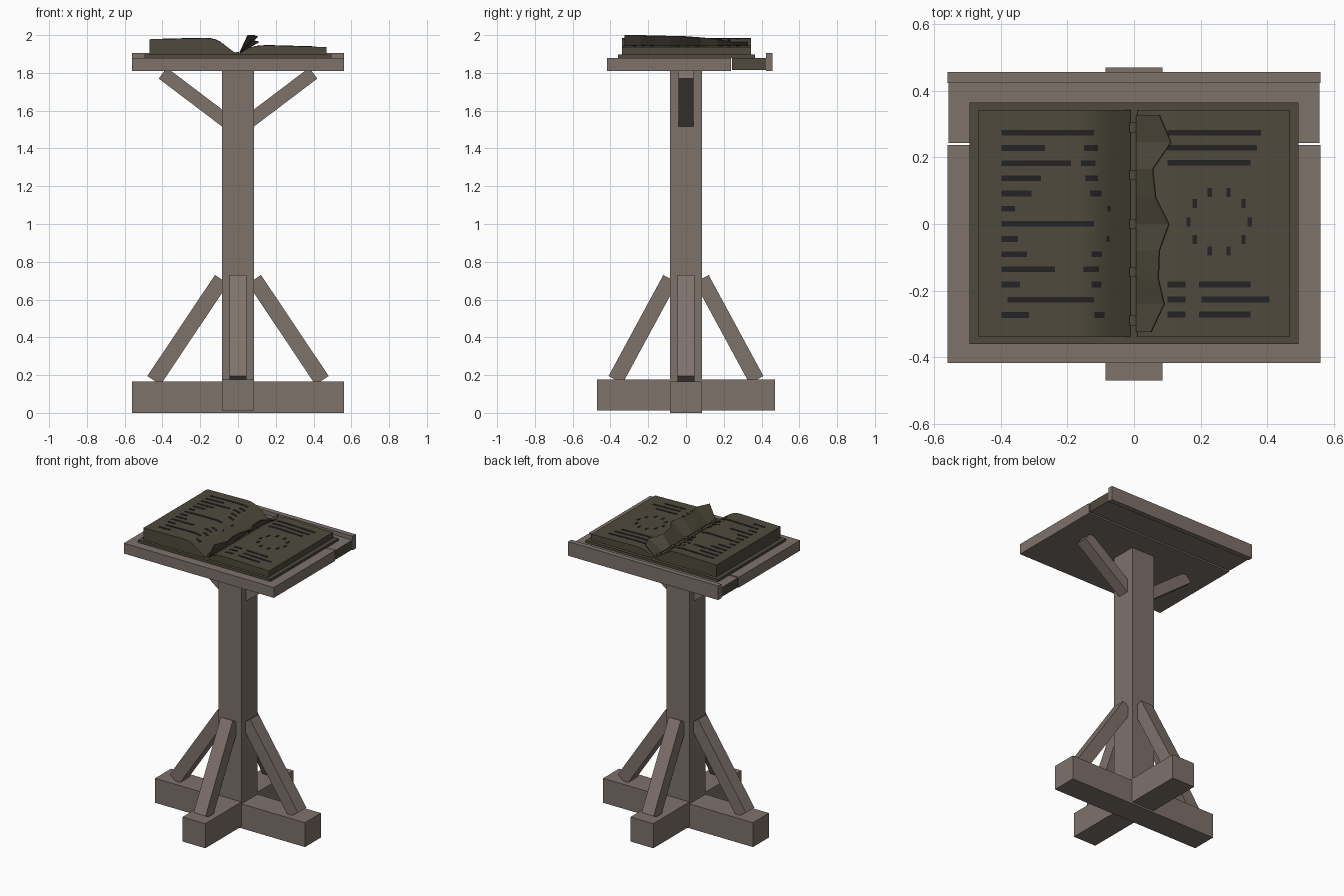
import bpy, bmesh, math
from mathutils import Vector

if "Cube" in bpy.data.objects:
    bpy.data.objects.remove(bpy.data.objects["Cube"])


def material(name, rgb):
    m = bpy.data.materials.new(name)
    m.diffuse_color = (*rgb, 1)
    m.use_nodes = True
    m.node_tree.nodes["Principled BSDF"].inputs["Base Color"].default_value = m.diffuse_color
    return m


WOOD = material("weathered wood", (0.21, 0.168, 0.148))
PAPER = material("dark olive paper", (0.077, 0.068, 0.045))
INK = material("ink", (0.017, 0.017, 0.019))


def finish(name, bm, mat, smooth=False):
    bmesh.ops.recalc_face_normals(bm, faces=bm.faces)
    me = bpy.data.meshes.new(name)
    bm.to_mesh(me)
    bm.free()
    me.materials.append(mat)
    ob = bpy.data.objects.new(name, me)
    bpy.context.collection.objects.link(ob)
    if smooth:
        for p in me.polygons:
            p.use_smooth = True
        me.set_sharp_from_angle(angle=math.radians(35))
    return ob


def add_prism(bm, pts, a, b, axis="y"):
    """Extrude a profile (u, z) from a to b along the x or y axis."""
    def place(u, z, t):
        return (u, t, z) if axis == "y" else (t, u, z)
    r0 = [bm.verts.new(place(u, z, a)) for u, z in pts]
    r1 = [bm.verts.new(place(u, z, b)) for u, z in pts]
    n = len(pts)
    bm.faces.new(r0)
    bm.faces.new(r1[::-1])
    for i in range(n):
        bm.faces.new((r0[i], r1[i], r1[(i + 1) % n], r0[(i + 1) % n]))


def prism(name, pts, a, b, mat, axis="y", smooth=False):
    bm = bmesh.new()
    add_prism(bm, pts, a, b, axis)
    return finish(name, bm, mat, smooth)


def add_box(bm, x0, x1, y0, y1, z0, z1):
    add_prism(bm, [(x0, z0), (x1, z0), (x1, z1), (x0, z1)], y0, y1)


def box(name, x0, x1, y0, y1, z0, z1, mat):
    bm = bmesh.new()
    add_box(bm, x0, x1, y0, y1, z0, z1)
    return finish(name, bm, mat)


def strut(name, p, q, thick, half, axis, side):
    """Square-ended strut whose outer edge runs from p to q."""
    p, q = Vector(p), Vector(q)
    d = (q - p).normalized()
    off = Vector((d.y, -d.x)) * thick
    if off.x > 0:
        off = -off
    pts = [(side * v.x, v.y) for v in (p, q, q + off, p + off)]
    prism(name, pts, -half, half, WOOD, axis)


# Crossed foot beams and post
box("foot_beam_side", -0.56, 0.56, -0.085, 0.085, 0, 0.165, WOOD)
box("foot_beam_front", -0.085, 0.085, -0.47, 0.47, 0.012, 0.178, WOOD)
box("post", -0.086, 0.086, -0.086, 0.086, 0.02, 1.812, WOOD)

# Struts on all four sides, braces below the desk
for s, tag in ((-1, "a"), (1, "b")):
    strut("lower_strut_side_" + tag, (0.122, 0.73), (0.48, 0.195), 0.084, 0.045, "y", s)
    strut("lower_strut_front_" + tag, (0.12, 0.73), (0.41, 0.195), 0.084, 0.045, "x", s)
    strut("desk_brace_" + tag, (0.07, 1.505), (0.42, 1.77), 0.072, 0.04, "y", s)

# Desk planks and the raised lip
box("desk_front_plank", -0.56, 0.56, -0.418, 0.237, 1.81, 1.88, WOOD)
plank = box("desk_back_plank", -0.558, 0.558, 0.244, 0.43, 1.815, 1.878, WOOD)
plank.data.materials.append(PAPER)
for f in plank.data.polygons:          # dark plank ends
    f.material_index = 1 if abs(f.normal.x) > 0.5 else 0
box("desk_lip", -0.56, 0.56, 0.423, 0.457, 1.81, 1.905, WOOD)

# Book cover
box("book_cover", -0.495, 0.495, -0.36, 0.365, 1.88, 1.897, PAPER)

# Page blocks
LEFT = [(-0.468, 1.978), (-0.17, 1.984), (-0.145, 1.982), (-0.12, 1.976),
        (-0.09, 1.961), (-0.06, 1.940), (-0.03, 1.917), (-0.01, 1.902)]
RIGHT = [(0.01, 1.902), (0.037, 1.921), (0.06, 1.934), (0.085, 1.941),
         (0.12, 1.944), (0.17, 1.945), (0.468, 1.937)]
prism("left_pages", LEFT + [(-0.01, 1.892), (-0.468, 1.892)], -0.34, 0.343, PAPER, smooth=True)
prism("right_pages", RIGHT + [(0.468, 1.892), (0.01, 1.892)], -0.34, 0.343, PAPER, smooth=True)

# Stitches in the gutter
bm = bmesh.new()
for y in (-0.29, -0.145, 0, 0.147, 0.29):
    add_box(bm, -0.014, 0.006, y - 0.015, y + 0.015, 1.89, 1.91)
finish("binding_stitches", bm, PAPER)

# Lifted page with a torn edge: (y, edge x, edge z)
EDGE = [(-0.325, 0.05, 2.0), (-0.24, 0.09, 2.0), (-0.165, 0.072, 1.998),
        (-0.08, 0.075, 1.996), (0.0, 0.104, 1.994), (0.08, 0.064, 1.988),
        (0.165, 0.055, 1.98), (0.245, 0.11, 1.966), (0.328, 0.075, 1.965)]
bm = bmesh.new()
rows = []
for y, x, z in EDGE:
    rows.append([bm.verts.new(c) for c in
                 ((0.006, y, 1.905), (x, y, z), (x + 0.003, y, z - 0.003), (0.010, y, 1.903))])
for a, b in zip(rows, rows[1:]):
    for i in range(4):
        j = (i + 1) % 4
        bm.faces.new((a[i], a[j], b[j], b[i]))
bm.faces.new(rows[0])
bm.faces.new(rows[-1])
finish("lifted_page", bm, PAPER)


# Ink marks that follow the page surface
def height(x):
    prof = LEFT if x < 0 else RIGHT
    for (x0, z0), (x1, z1) in zip(prof, prof[1:]):
        if x0 <= x <= x1:
            return z0 + (z1 - z0) * (x - x0) / (x1 - x0)
    return prof[-1][1]


def mark(bm, x0, x1, y, h=0.017):
    knots = [x for x, _ in LEFT + RIGHT if x0 < x < x1]
    xs = [x0] + knots + [x1]
    top = [(x, height(x) + 0.002) for x in xs]
    low = [(x, height(x) - 0.002) for x in reversed(xs)]
    add_prism(bm, top + low, y - h / 2, y + h / 2)


LEFT_ROWS = [  # row: (end of long stroke, start and end of short stroke)
    (-0.12, 0, 0), (-0.267, -0.15, -0.108), (-0.19, -0.16, -0.116),
    (-0.28, -0.145, -0.108), (-0.308, -0.132, -0.098), (-0.358, -0.08, -0.071),
    (-0.12, 0, 0), (-0.348, -0.082, -0.074), (-0.322, -0.127, -0.096),
    (-0.237, -0.151, -0.105), (-0.342, -0.127, -0.097), (-0.12, -0.118, -0.118),
    (-0.315, -0.118, -0.088)]
bm = bmesh.new()
for i, (end, s0, s1) in enumerate(LEFT_ROWS):
    y = 0.274 - i * 0.0456
    mark(bm, -0.38 if i == 11 else -0.398, end, y)
    if s1 > s0:
        mark(bm, s0, s1, y)
finish("left_writing", bm, INK)

bm = bmesh.new()
for y, x0, x1 in ((0.274, 0.1, 0.382), (0.229, 0.1, 0.37), (0.184, 0.1, 0.35),
                  (-0.182, 0.1, 0.155), (-0.182, 0.195, 0.35),
                  (-0.227, 0.1, 0.155), (-0.227, 0.203, 0.407),
                  (-0.272, 0.1, 0.155), (-0.272, 0.195, 0.35)):
    mark(bm, x0, x1, y)
# Ring diagram of short strokes
for dx, dy in ((0.028, 0.088), (0.073, 0.055), (0.092, 0), (0.073, -0.052), (0.028, -0.087)):
    for s in (-1, 1):
        x = 0.256 + s * dx
        mark(bm, x - 0.0065, x + 0.0065, 0.006 + dy, 0.027)
finish("right_writing", bm, INK)
